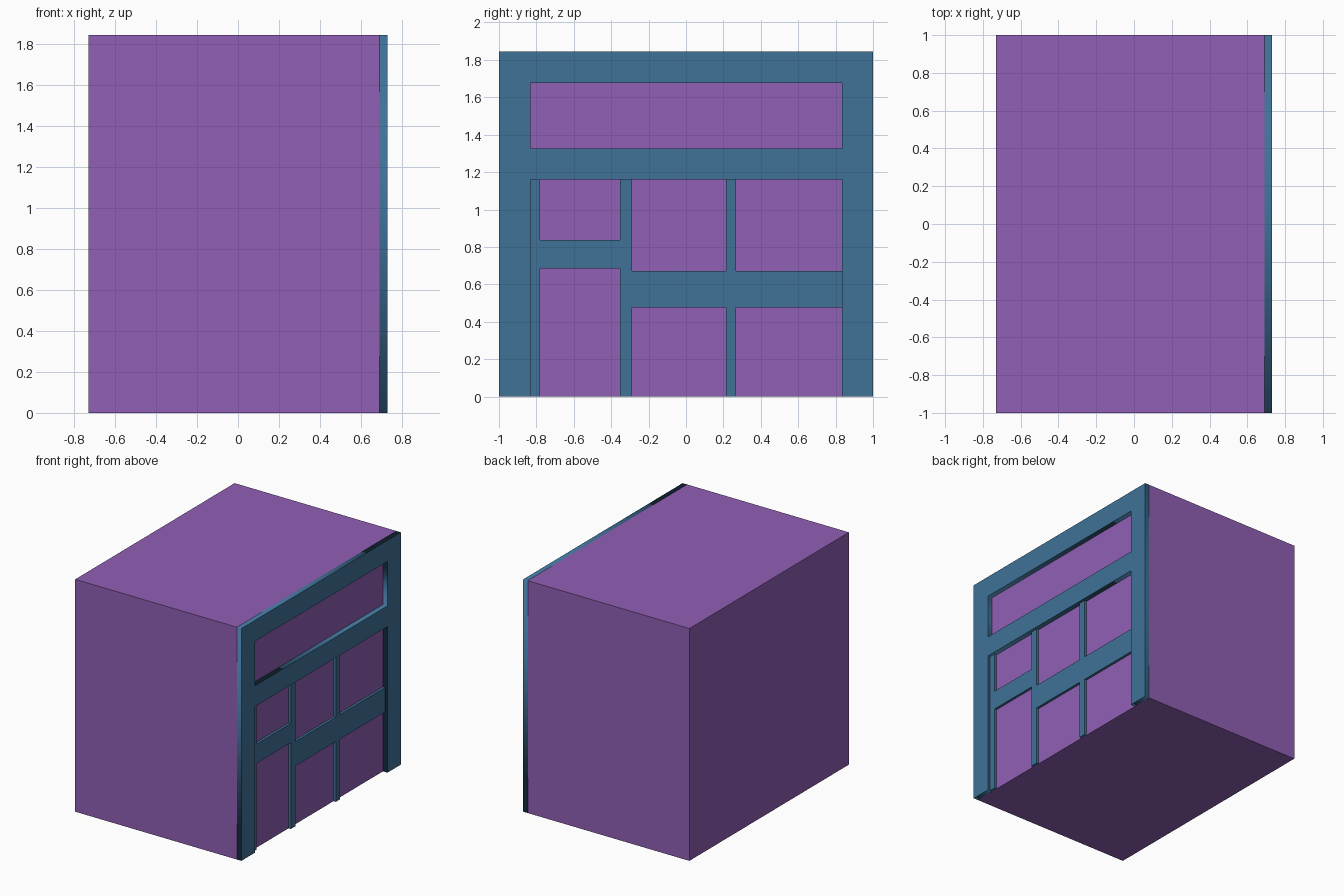
import bpy
from math import pi

if "Cube" in bpy.data.objects:
    bpy.data.objects.remove(bpy.data.objects["Cube"])

BACK, WALL, RECESS, FRONT = -0.73, 0.69, 0.71, 0.73
HEIGHT = 1.845


def material(name, color):
    m = bpy.data.materials.new(name)
    m.diffuse_color = color
    m.use_nodes = True
    m.node_tree.nodes["Principled BSDF"].inputs["Base Color"].default_value = m.diffuse_color
    return m


purple = material("wall_purple", (0.28, 0.115, 0.46, 1))
blue = material("facade_blue", (0.05, 0.165, 0.31, 1))


def box(name, x0, x1, y0, y1, z0, z1, mat):
    bpy.ops.mesh.primitive_cube_add(
        size=1, location=((x0 + x1) / 2, (y0 + y1) / 2, (z0 + z1) / 2))
    ob = bpy.context.object
    ob.name = name
    ob.scale = (x1 - x0, y1 - y0, z1 - z0)
    bpy.ops.object.transform_apply(location=False, rotation=False, scale=True)
    ob.data.materials.append(mat)
    return ob


def panel(name, outlines, x0, x1, mat):
    """Flat panel facing +x, cut from closed (y, z) outlines; inner ones are holes."""
    cu = bpy.data.curves.new(name, 'CURVE')
    cu.dimensions = '2D'
    cu.fill_mode = 'BOTH'
    cu.extrude = (x1 - x0) / 2
    for pts in outlines:
        s = cu.splines.new('POLY')
        s.points.add(len(pts) - 1)
        for p, (y, z) in zip(s.points, pts):
            p.co = (y, z, 0, 1)
        s.use_cyclic_u = True
    ob = bpy.data.objects.new(name, cu)
    bpy.context.collection.objects.link(ob)
    ob.rotation_euler = (pi / 2, 0, pi / 2)
    ob.location.x = (x0 + x1) / 2
    cu.materials.append(mat)
    bpy.ops.object.select_all(action='DESELECT')
    ob.select_set(True)
    bpy.context.view_layer.objects.active = ob
    bpy.ops.object.convert(target='MESH')
    return bpy.context.object


# Main building block
box("building_body", BACK, WALL, -1, 1, 0, HEIGHT, purple)

# Facade: piers and header around the shop opening, with a sign panel recess
L, R, TOP = -0.832, 0.833, 1.16
facade = [(-1, 0), (L, 0), (L, TOP), (R, TOP), (R, 0), (1, 0), (1, HEIGHT), (-1, HEIGHT)]
sign_recess = [(L, 1.325), (R, 1.325), (R, 1.677), (L, 1.677)]
panel("facade", [facade, sign_recess], WALL, FRONT, blue)

# Slightly recessed vertical posts of the door and shop windows
posts = {"door_jamb": (L, -0.78), "door_post": (-0.352, -0.29), "window_post": (0.213, 0.268)}
for name, (y0, y1) in posts.items():
    box(name, WALL, RECESS, y0, y1, 0, TOP, blue)

# Crossbars between the posts
bars = {"door_crossbar": (-0.78, -0.352, 0.685, 0.838),
        "window_crossbar_left": (-0.29, 0.213, 0.477, 0.672),
        "window_crossbar_right": (0.268, R, 0.477, 0.672)}
for name, (y0, y1, z0, z1) in bars.items():
    box(name, WALL, RECESS, y0, y1, z0, z1, blue)
